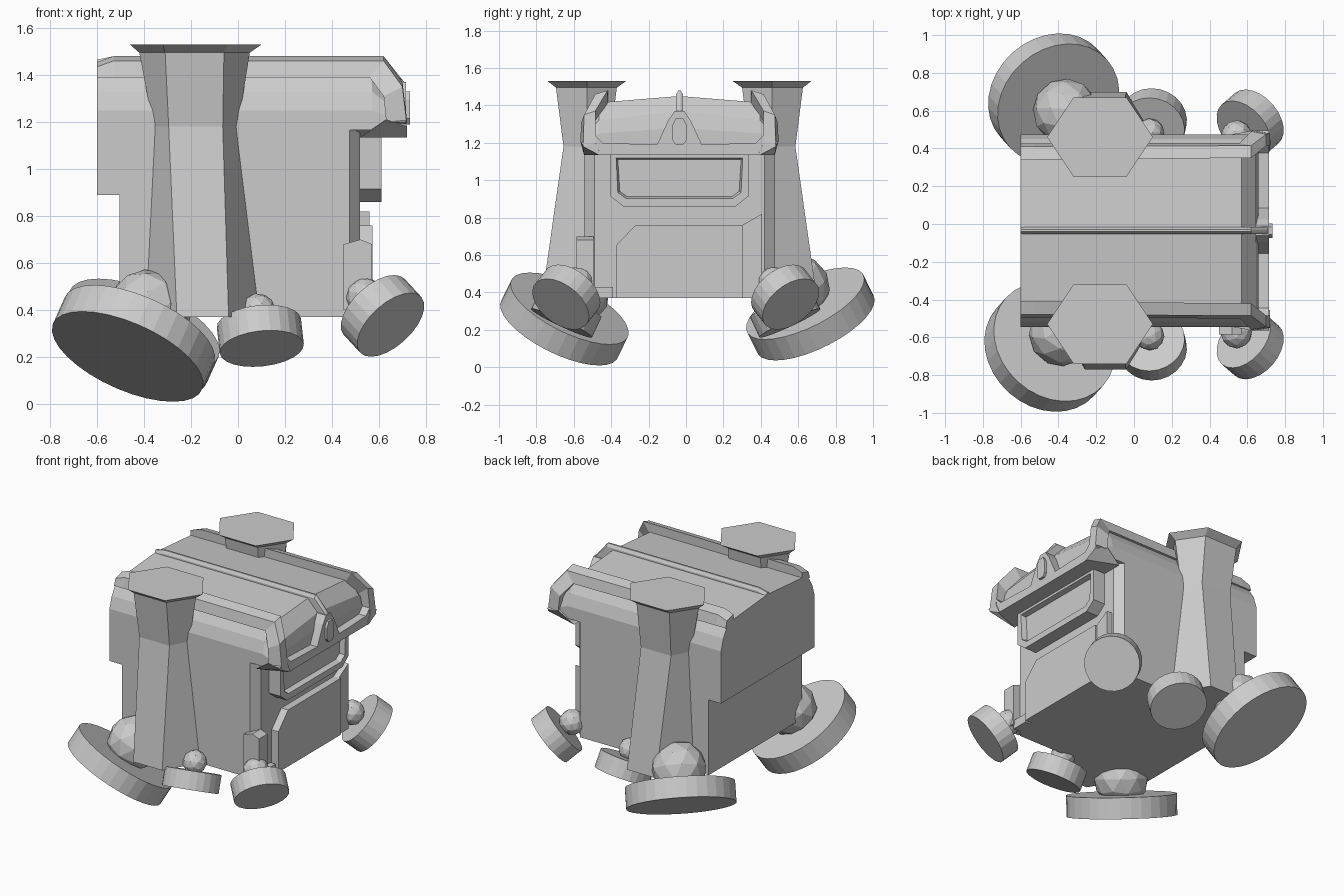
import bpy, bmesh
from mathutils import Vector, Matrix

if "Cube" in bpy.data.objects:
    bpy.data.objects.remove(bpy.data.objects["Cube"])

CY = -0.035  # symmetry plane of the body


def finish(name, bm):
    bmesh.ops.recalc_face_normals(bm, faces=bm.faces)
    me = bpy.data.meshes.new(name)
    bm.to_mesh(me)
    bm.free()
    ob = bpy.data.objects.new(name, me)
    bpy.context.collection.objects.link(ob)
    return ob


def loft(name, rings, inset=None):
    """Skin matching rings of points and cap both ends; optional recess in the last cap."""
    bm = bmesh.new()
    vs = [[bm.verts.new(p) for p in r] for r in rings]
    n = len(vs[0])
    for a, b in zip(vs, vs[1:]):
        for i in range(n):
            j = (i + 1) % n
            bm.faces.new((a[i], a[j], b[j], b[i]))
    bm.faces.new(vs[0])
    cap = bm.faces.new(vs[-1])
    if inset:
        width, depth = inset
        bmesh.ops.recalc_face_normals(bm, faces=bm.faces)
        bmesh.ops.inset_individual(bm, faces=[cap], thickness=width)
        r = bmesh.ops.inset_individual(bm, faces=[cap], thickness=0.012)
        for v in cap.verts:
            v.co.x -= depth
    return finish(name, bm)


def prism_x(name, yz, x0, x1, inset=None):
    return loft(name, [[(x, CY + y, z) for y, z in yz] for x in (x0, x1)], inset)


def mirrored(half):
    return half + [(-y, z) for y, z in reversed(half) if y > 0]


# lower body with chamfered front corners
plan = [(-.505, .51), (.475, .51), (.52, .455)]
plan = plan + [(x, -y) for x, y in reversed(plan)]
loft("lower_body", [[(x, CY + y, z) for x, y in plan] for z in (.37, 1.25)])


# upper body and overhanging head, lofted along x
def hull(x, bottom, wall, shoulder, eave, crown, w=.51):
    half = [(w, bottom), (w, wall), (w - .025, shoulder), (.43, eave), (0, crown)]
    return [(x, CY + y, z) for y, z in mirrored(half)]


loft("upper_body", [hull(-.6, .89, 1.25, 1.33, 1.415, 1.45),
                    hull(.47, .89, 1.25, 1.33, 1.415, 1.45)])
loft("head", [hull(.46, 1.165, 1.25, 1.33, 1.415, 1.45),
              hull(.57, 1.165, 1.25, 1.33, 1.415, 1.45),
              hull(.645, 1.165, 1.22, 1.27, 1.32, 1.37),
              hull(.66, 1.165, 1.19, 1.22, 1.25, 1.28)])

# roof rails running down the face edges and across to the middle
rail = [(-.6, 1.455, -.6, 1.39, .375, .46), (-.53, 1.48, -.53, 1.39, .375, .46),
        (.62, 1.48, .56, 1.39, .385, .465), (.70, 1.37, .62, 1.31, .45, .525),
        (.72, 1.20, .63, 1.21, .45, .53)]
for side, s in (("left", 1), ("right", -1)):
    rings = []
    for xo, zo, xi, zi, yi, yo in rail:
        rings.append([(xo, CY + s * yi, zo), (xo, CY + s * (yo - .015), zo - .02),
                      (xi, CY + s * yo, zi), (xi, CY + s * yi, zi)])
    rings.append([(.72, CY + s * .42, 1.135), (.72, CY + s * .43, 1.135),
                  (.52, CY + s * .51, 1.135), (.52, CY + s * .42, 1.135)])
    loft("rail_" + side, rings)

# lower face bar with raised centre
prism_x("face_bar", mirrored([(.42, 1.135), (.53, 1.20), (.45, 1.24), (.41, 1.20), (.12, 1.19),
                              (.06, 1.32), (.025, 1.37)]), .64, .715)
prism_x("head_underside", mirrored([(.42, 1.135), (.51, 1.18)]), .50, .66)
prism_x("face_gem", mirrored([(.02, 1.19), (.038, 1.215), (.038, 1.295), (.02, 1.33)]), .70, .732)

# centre fin over the roof and down the face
fin = [(-.6, 1.42), (-.6, 1.465), (-.53, 1.48), (.62, 1.48), (.715, 1.36), (.715, 1.25),
       (.64, 1.25), (.56, 1.42)]
loft("centre_fin", [[(x, CY + y, z if z < 1.43 else z - d) for x, z in fin]
                    for y, d in ((-.018, .02), (-.006, 0), (.006, 0), (.018, .02))])

# jaw block with recess, and lower front panels
prism_x("jaw", mirrored([(.30, .86), (.37, .915), (.37, 1.15)]), .50, .61, (.045, .035))
prism_x("front_panel", [(-.34, .37), (.34, .37), (.34, .76), (-.235, .76), (-.34, .65)], .50, .572)
prism_x("front_side_panel", [(.335, .37), (.44, .37), (.44, .82), (.335, .76)], .50, .56)

# small pointed post on one front corner, with foot
loft("corner_post", [[(x, y, z) for x, z in
                      ((.45, .40), (.57, .40), (.57, .68), (.52, .70), (.45, .68))]
                     for y in (-.585, -.495)])
prism_x("post_foot", [(-.47, .37), (-.355, .37), (-.355, .43), (-.47, .43)], .45, .56)

# hourglass pillars: z, centre x, half width, inner half width, outward y, inward y
pillar = [(.37, -.15, .25, .11, .24, .12), (1.18, -.18, .18, .115, .125, .12),
          (1.495, -.185, .235, .125, .165, .16), (1.53, -.18, .28, .14, .21, .21)]
for side, s in (("left", 1), ("right", -1)):
    rings = []
    for z, cx, a, e, out, inn in pillar:
        y = CY + s * .495
        rings.append([(cx - a, y, z), (cx - e, y + s * out, z), (cx + e, y + s * out, z),
                      (cx + a, y, z), (cx + e, y - s * inn, z), (cx - e, y - s * inn, z)])
    loft("pillar_" + side, rings)


# tilted disc feet with faceted ball joints
def foot(name, centre, up, radius, depth, ball_radius, ball_offset, sides):
    up = Vector(up).normalized()
    rot = up.to_track_quat('Z', 'Y').to_matrix().to_4x4()
    m = Matrix.Translation(centre) @ rot
    bm = bmesh.new()
    bmesh.ops.create_cone(bm, cap_ends=True, segments=sides, radius1=radius, radius2=radius,
                          depth=depth, matrix=m)
    finish(name + "_disc", bm)
    bm = bmesh.new()
    bmesh.ops.create_icosphere(bm, subdivisions=2, radius=ball_radius,
                               matrix=m @ Matrix.Translation((0, 0, ball_offset)))
    finish(name + "_ball", bm)


foot("rear_foot_right", (-.445, -.65, .258), (.37, .41, .83), .347, .135, .175, .17, 32)
foot("rear_foot_left", (-.425, .665, .285), (.37, -.41, .83), .347, .135, .175, .17, 32)
for side, s, y in (("right", 1, -.64), ("left", -1, .53)):
    foot("middle_foot_" + side, (.095, y, .29), (-.1, s * .42, .9), .18, .12, .078, .115, 24)
    foot("front_foot_" + side, (.615, y, .375), (-.58, s * .5, .63), .176, .12, .083, .125, 24)
